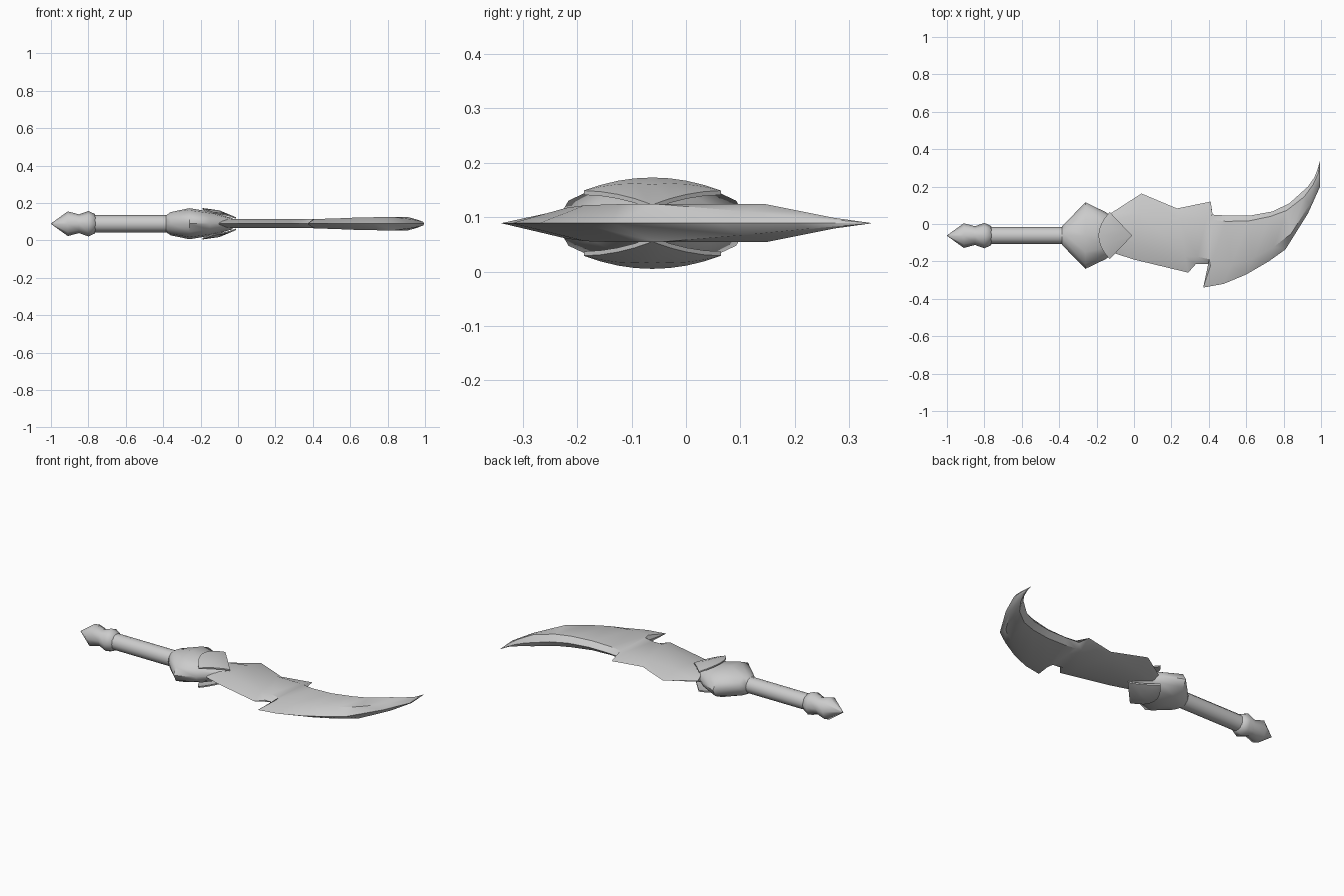
import bpy, bmesh, math
from mathutils import Vector

cube = bpy.data.objects.get("Cube")
if cube:
    bpy.data.objects.remove(cube, do_unlink=True)

MID_Y, MID_Z = -0.062, 0.089

grey = bpy.data.materials.new("plain grey")
grey.use_nodes = True
colour = (0.6, 0.6, 0.6, 1)
grey.diffuse_color = colour
grey.node_tree.nodes["Principled BSDF"].inputs["Base Color"].default_value = colour


def finish(name, bm, angle=35):
    """Turn a bmesh into a shaded object with the grey material."""
    bmesh.ops.remove_doubles(bm, verts=bm.verts, dist=0.0005)
    bmesh.ops.recalc_face_normals(bm, faces=bm.faces)
    mesh = bpy.data.meshes.new(name)
    bm.to_mesh(mesh)
    bm.free()
    mesh.materials.append(grey)
    obj = bpy.data.objects.new(name, mesh)
    bpy.context.collection.objects.link(obj)
    bpy.ops.object.select_all(action="DESELECT")
    obj.select_set(True)
    bpy.context.view_layer.objects.active = obj
    bpy.ops.object.shade_smooth_by_angle(angle=math.radians(angle))
    return obj


def skin(bm, rings, caps=True):
    """Bridge a list of closed rings of points with quads."""
    loops = [[bm.verts.new(p) for p in ring] for ring in rings]
    count = len(loops[0])
    for a, b in zip(loops, loops[1:]):
        for i in range(count):
            j = (i + 1) % count
            bm.faces.new((a[i], a[j], b[j], b[i]))
    if caps:
        bm.faces.new(loops[0])
        bm.faces.new(loops[-1])


def oval_body(name, profile, sides):
    """Loft ovals along x; each profile row is x, half width, half height."""
    bm = bmesh.new()
    rings = []
    for x, wide, high in profile:
        turns = [math.tau * i / sides for i in range(sides)]
        rings.append([(x, MID_Y + wide * math.cos(t), MID_Z + high * math.sin(t))
                      for t in turns])
    skin(bm, rings)
    return finish(name, bm, 50)


# Grip and pommel
oval_body("grip", [(x, 0.046, 0.046) for x in (-0.78, -0.36)], 12)
pommel = [(-1, 0.001), (-0.91, 0.066), (-0.85, 0.05), (-0.8, 0.068), (-0.765, 0.052), (-0.76, 0.04)]
oval_body("pommel", [(x, r, r) for x, r in pommel], 8)

# Guard body
oval_body("guard", [(-0.385, 0.05, 0.045), (-0.36, 0.075, 0.062), (-0.26, 0.178, 0.083),
                    (-0.15, 0.125, 0.065), (-0.03, 0.03, 0.03)], 12)


# Pointed leaf plates over and under the guard
def leaf(name, side):
    bm = bmesh.new()
    steps = 8
    rows = []
    for i in range(steps + 1):
        s = 2 * i / steps - 1
        y = MID_Y + 0.126 * s
        back = -0.19 + 0.06 * s * s
        front = -0.01 - 0.12 * abs(s)
        row = []
        for t in (0, 0.5, 1):
            x = back + (front - back) * t
            drop = 0.05 * t * t * (1 - abs(s))
            row.append((x, y, MID_Z + side * (0.084 - 0.024 * s * s - drop)))
        rows.append(row)
    # Each cross strip is a thin closed ring: outer surface, then inner
    thick = Vector((0, 0, -0.008 * side))
    skin(bm, [row + [Vector(p) + thick for p in reversed(row)] for row in rows])
    return finish(name, bm, 40)


leaf("upper_leaf", 1)
leaf("lower_leaf", -1)

# Blade stations: back edge x, y; cutting edge x, y; half thickness; back and cutting bevel shares
stations = [
    (-0.12, 0.06, -0.1, -0.158, 0.024, 0.2, 0.3),
    (0.04, 0.163, 0, -0.19, 0.024, 0.3, 0.25),
    (0.23, 0.083, 0.29, -0.26, 0.024, 0.15, 0.25),
    (0.41, 0.12, 0.33, -0.215, 0.024, 0.27, 0.12),
    (0.42, 0.05, 0.4, -0.215, 0.024, 0.1, 0.1),
    (0.5, 0.045, 0.37, -0.34, 0.025, 0.08, 0.3),
    (0.62, 0.045, 0.48, -0.32, 0.028, 0.08, 0.27),
    (0.74, 0.067, 0.6, -0.27, 0.033, 0.08, 0.25),
    (0.83, 0.11, 0.72, -0.2, 0.035, 0.12, 0.25),
    (0.93, 0.2, 0.81, -0.136, 0.035, 0.16, 0.25),
    (0.965, 0.25, 0.93, 0.056, 0.022, 0.2, 0.25),
    (0.982, 0.295, 0.995, 0.2, 0.01, 0.25, 0.3),
    (0.995, 0.34, 0.995, 0.338, 0.0005, 0.3, 0.3),
]
rings = []
for bx, by, cx, cy, half, back_share, cut_share in stations:
    back = Vector((bx, by, MID_Z))
    cut = Vector((cx, cy, MID_Z))
    lift = Vector((0, 0, half))
    back_ridge = back.lerp(cut, back_share)
    cut_ridge = cut.lerp(back, cut_share)
    rings.append([back, back_ridge + lift, cut_ridge + lift,
                  cut, cut_ridge - lift, back_ridge - lift])
blade_mesh = bmesh.new()
skin(blade_mesh, rings)
finish("blade", blade_mesh, 35)
